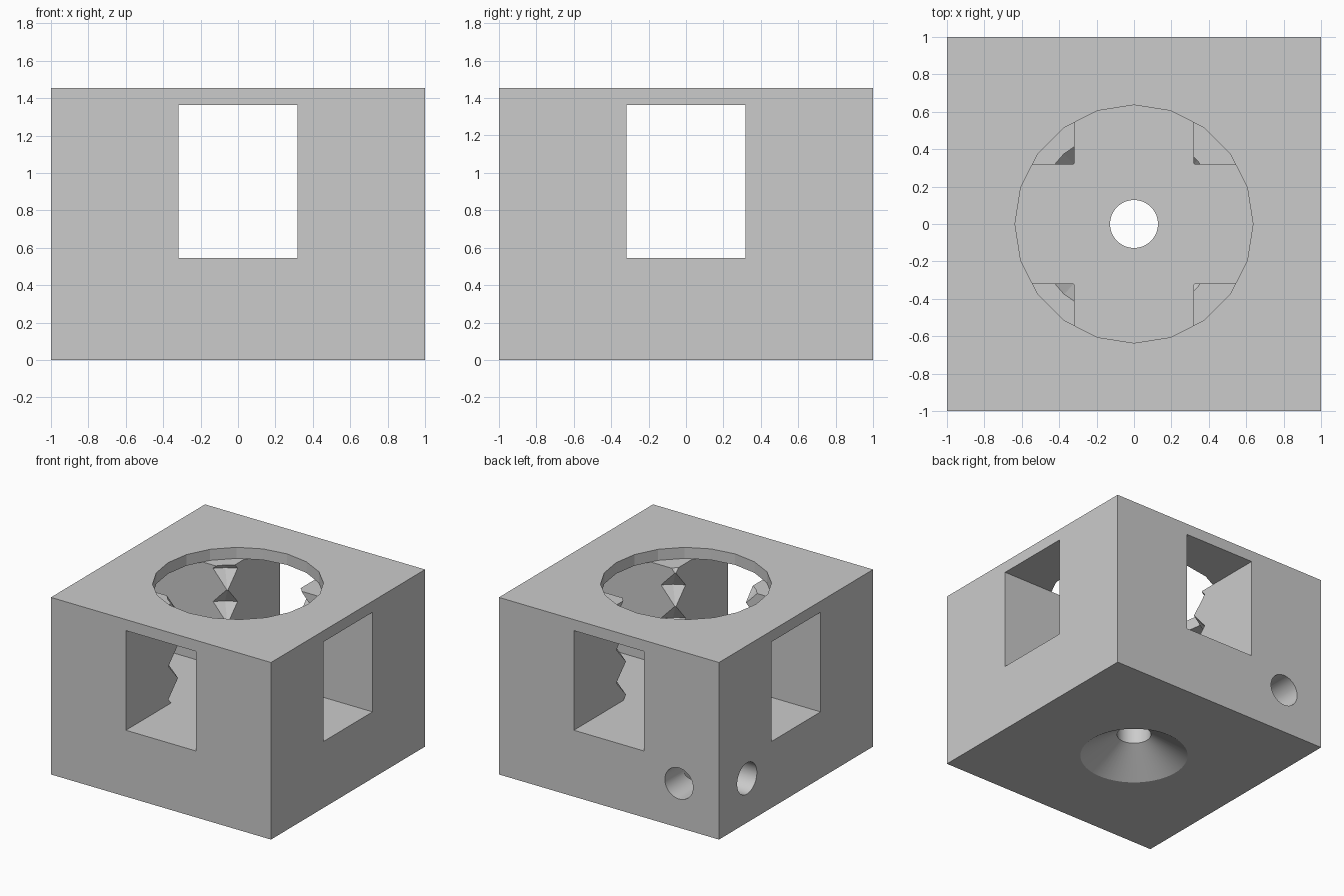
import bpy, bmesh, math
from mathutils import Matrix, Vector

if "Cube" in bpy.data.objects:
    bpy.data.objects.remove(bpy.data.objects["Cube"])

U = 1 / 11                      # one design unit
HEIGHT, FLOOR, CEIL = 16 * U, 6 * U, 15 * U
WIN = 3.5 * U                   # half width of the windows
PITCH = 3 * U
CREST, ROOT = 0.455, 0.555      # thread radii

grey = bpy.data.materials.new("plain grey")
grey.use_nodes = True
grey.diffuse_color = (0.6, 0.6, 0.6, 1)
grey.node_tree.nodes["Principled BSDF"].inputs["Base Color"].default_value = (0.6, 0.6, 0.6, 1)


def finish(bm, name):
    bmesh.ops.recalc_face_normals(bm, faces=bm.faces)
    mesh = bpy.data.meshes.new(name)
    bm.to_mesh(mesh)
    bm.free()
    mesh.materials.append(grey)
    obj = bpy.data.objects.new(name, mesh)
    bpy.context.collection.objects.link(obj)
    return obj


def box(name, x, y, z0, z1):
    """Box with half sizes x and y, from z0 to z1."""
    bm = bmesh.new()
    bmesh.ops.create_cube(bm, size=2)
    for v in bm.verts:
        v.co = Vector((v.co.x * x, v.co.y * y, z1 if v.co.z > 0 else z0))
    return finish(bm, name)


def tube(name, start, end, r1, r2, segments=64):
    """Cylinder or cone between two points."""
    a, b = Vector(start), Vector(end)
    turn = Vector((0, 0, 1)).rotation_difference(b - a).to_matrix().to_4x4()
    bm = bmesh.new()
    bmesh.ops.create_cone(bm, cap_ends=True, segments=segments, radius1=r1, radius2=r2,
                          depth=(b - a).length, matrix=Matrix.Translation((a + b) / 2) @ turn)
    return finish(bm, name)


def thread(name, z0, z1, segments=24, rows=14):
    """Helical V-thread core, trimmed flat at z0 and z1."""
    bm = bmesh.new()
    grid = []
    for i in range(segments):
        a = 2 * math.pi * i / segments
        col = []
        for k in range(rows + 2):
            r = CREST if k % 2 == 0 else ROOT
            z = FLOOR + PITCH * (k / 2 - 2 + i / segments)
            col.append(bm.verts.new((r * math.cos(a), r * math.sin(a), z)))
        grid.append(col)
    for i in range(segments):
        last = i == segments - 1
        nxt, shift = grid[(i + 1) % segments], 2 if last else 0
        for k in range(rows + 1 - shift):
            quad = (grid[i][k], nxt[k + shift], nxt[k + 1 + shift], grid[i][k + 1])
            bm.faces.new((quad[0], quad[1], quad[2]))
            bm.faces.new((quad[0], quad[2], quad[3]))
    for z, up in ((z0, -1), (z1, 1)):
        cut = bmesh.ops.bisect_plane(bm, geom=bm.verts[:] + bm.edges[:] + bm.faces[:],
                                     plane_co=(0, 0, z), plane_no=(0, 0, up), clear_outer=True)
        rim = [e for e in cut["geom_cut"] if isinstance(e, bmesh.types.BMEdge)]
        bmesh.ops.edgenet_fill(bm, edges=rim)
    return finish(bm, name)


# Main block
body = box("holder_block", 1, 1, 0, HEIGHT)

# Windows, stepped socket, threads, screw hole and corner cable holes
c = 7 * U
hz = 4 * U
hole = 0.128
cutters = [
    box("side_window_cutter", 1.2, WIN, FLOOR, CEIL),
    box("front_window_cutter", WIN, 1.2, FLOOR, CEIL),
    tube("socket_cutter", (0, 0, CEIL), (0, 0, HEIGHT + 0.2), c, c, 20),
    thread("thread_cutter", FLOOR, CEIL + 0.03),
    tube("screw_hole_cutter", (0, 0, -0.1), (0, 0, FLOOR + 0.2), hole, hole),
    tube("countersink_cutter", (0, 0, -2 * U), (0, 0, 2 * U), 0.68, hole),
    tube("back_hole_cutter", (-c, 1.2, hz), (-c, c - hole, hz), hole, hole),
    tube("side_hole_cutter", (-1.2, c, hz), (-c + hole, c, hz), hole, hole),
]

bpy.ops.object.select_all(action="DESELECT")
bpy.context.view_layer.objects.active = body
body.select_set(True)
for cutter in cutters:
    cutter.hide_render = True
    mod = body.modifiers.new("cut", "BOOLEAN")
    mod.operation = "DIFFERENCE"
    mod.solver = "EXACT"
    mod.object = cutter
    bpy.ops.object.modifier_apply(modifier=mod.name)
    bpy.data.objects.remove(cutter)

# Round holes read smooth, every coarse facet stays flat
bpy.ops.object.shade_smooth_by_angle(angle=math.radians(10))
